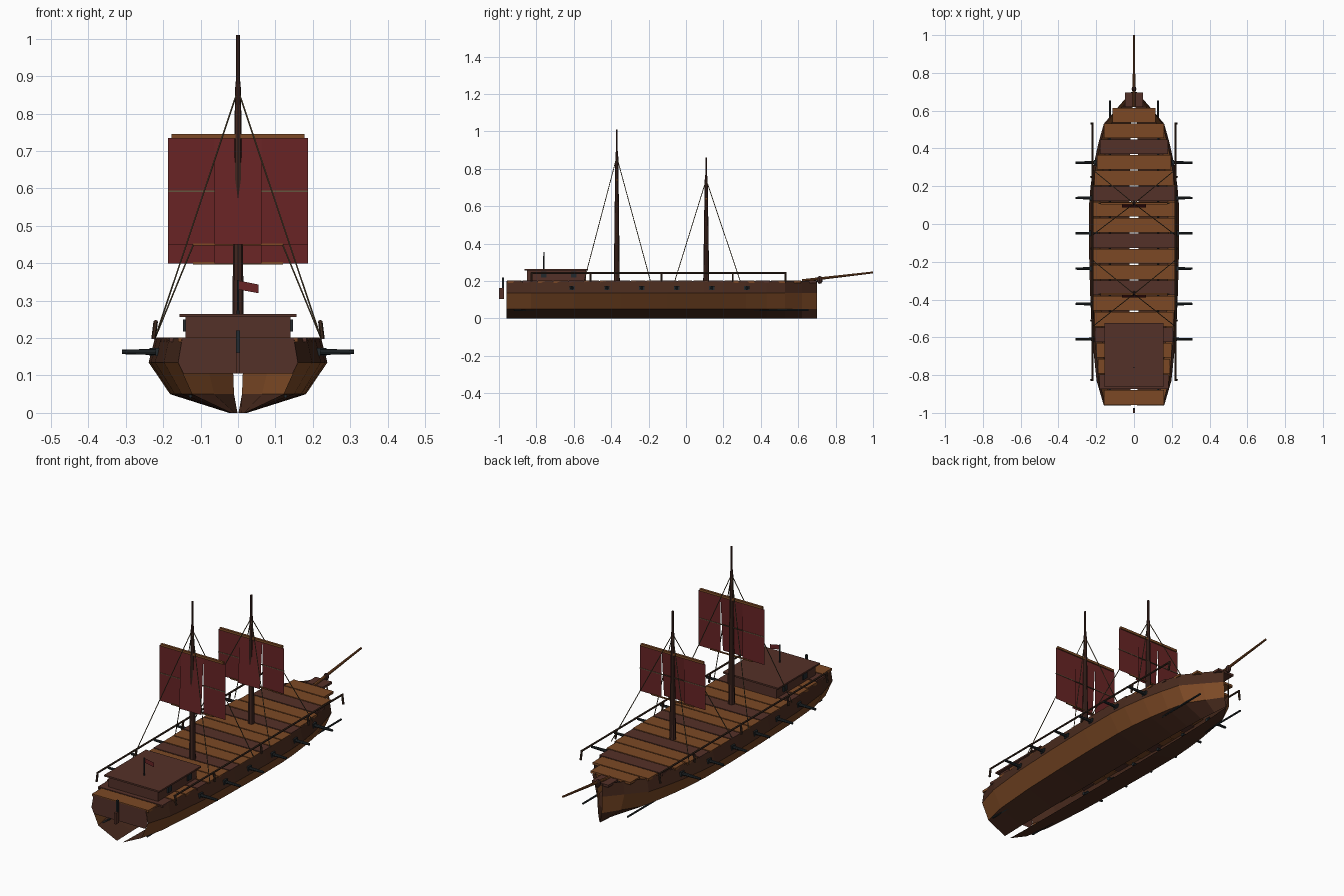
import bpy, bmesh, math
from mathutils import Vector, Matrix

if "Cube" in bpy.data.objects:
    bpy.data.objects.remove(bpy.data.objects["Cube"])


def material(name, r, g, b):
    m = bpy.data.materials.new(name)
    m.diffuse_color = [((c / 255 + 0.055) / 1.055) ** 2.4 for c in (r, g, b)] + [1]
    m.use_nodes = True
    m.node_tree.nodes["Principled BSDF"].inputs["Base Color"].default_value = m.diffuse_color
    return m


WOOD = material("warm_wood", 124, 73, 37)
DARK = material("dark_wood", 84, 49, 40)
HULL = material("hull_brown", 72, 42, 29)
MAST = material("mast_brown", 64, 38, 32)
SAIL = material("sail_red", 104, 36, 37)
IRON = material("iron", 36, 42, 45)
ROPE = material("rope", 100, 86, 62)
RAIL = material("rail_brown", 62, 43, 32)


def mesh_object(name, verts, faces, mats, rule=None):
    me = bpy.data.meshes.new(name)
    me.from_pydata(verts, [], faces)
    for m in mats:
        me.materials.append(m)
    if rule:
        for p in me.polygons:
            p.material_index = rule(p.center)
    ob = bpy.data.objects.new(name, me)
    bpy.context.collection.objects.link(ob)
    return ob


def from_bmesh(name, bm, mat):
    ob = mesh_object(name, [], [], [mat])
    bm.to_mesh(ob.data)
    bm.free()
    return ob


def box(name, x, y, z, mat):
    """Box from (low, high) pairs."""
    bm = bmesh.new()
    size = Matrix.Diagonal((x[1] - x[0], y[1] - y[0], z[1] - z[0], 1))
    mid = Matrix.Translation([sum(p) / 2 for p in (x, y, z)])
    bmesh.ops.create_cube(bm, size=1, matrix=mid @ size)
    return from_bmesh(name, bm, mat)


def rod(name, a, b, r1, r2, mat, sides=8):
    """Tapered rod between two points."""
    a, b = Vector(a), Vector(b)
    d = b - a
    bm = bmesh.new()
    bmesh.ops.create_cone(bm, cap_ends=True, segments=sides, radius1=r1, radius2=r2, depth=d.length,
                          matrix=Matrix.Translation((a + b) / 2) @ d.to_track_quat('Z', 'Y').to_matrix().to_4x4())
    return from_bmesh(name, bm, mat)


# Hull: half-width along y, one cross-section scaled by it
STATIONS = [(-0.96, 0.16), (-0.83, 0.198), (-0.6, 0.222), (-0.35, 0.233), (-0.1, 0.239), (0.1, 0.238),
            (0.2, 0.23), (0.32, 0.212), (0.43, 0.188), (0.53, 0.16), (0.62, 0.084), (0.70, 0.014)]
SECTION = [(0.1, 0.0), (0.76, 0.05), (1.0, 0.135), (0.93, 0.2)]


def half_width(y):
    for (y0, w0), (y1, w1) in zip(STATIONS, STATIONS[1:]):
        if y <= y1:
            return w0 + (w1 - w0) * (y - y0) / (y1 - y0)
    return STATIONS[-1][1]


n = len(SECTION)
for s, side in ((1, "right"), (-1, "left")):
    verts = [(s * w * k, y, z) for y, w in STATIONS for k, z in SECTION]
    faces = []
    for i in range(len(STATIONS) - 1):
        for j in range(n - 1):
            f = (i * n + j, (i + 1) * n + j, (i + 1) * n + j + 1, i * n + j + 1)
            faces.append(f if s > 0 else f[::-1])
    mesh_object("hull_" + side, verts, faces, [HULL, WOOD], lambda c: 1 if 0.05 < c.z < 0.135 else 0)

# Stern panel and rudder
mesh_object("stern_panel", [(-0.146, -0.961, 0.105), (0.146, -0.961, 0.105), (0.16, -0.961, 0.135),
                            (0.149, -0.961, 0.2), (-0.149, -0.961, 0.2), (-0.16, -0.961, 0.135)],
            [(0, 1, 2, 3, 4, 5)], [DARK])
box("rudder", (-0.006, 0.006), (-1.0, -0.973), (0.105, 0.162), DARK)
box("rudder_post", (-0.005, 0.005), (-0.984, -0.973), (0.162, 0.22), IRON)

# Deck planks across the ship, every third one dark
pitch = 1.66 / 20
for i in range(20):
    y = 0.70 - (i + 0.5) * pitch
    w = half_width(y) * 0.93
    box("deck_plank", (-w, w), (y - pitch / 2 + 0.003, y + pitch / 2 - 0.003), (0.19, 0.202),
        WOOD if i % 3 else DARK)

# Deckhouse
box("deckhouse", (-0.14, 0.14), (-0.85, -0.535), (0.2, 0.257), DARK)
box("deckhouse_roof", (-0.157, 0.157), (-0.863, -0.523), (0.256, 0.264), DARK)
for s in (-1, 1):
    for y in (-0.76, -0.6):
        box("window", sorted((s * 0.139, s * 0.147)), (y - 0.015, y + 0.015), (0.218, 0.25), IRON)

# Flag and pole
rod("flag_pole", (0, -0.76, 0.26), (0, -0.76, 0.355), 0.004, 0.003, IRON, 6)
mesh_object("flag", [(0, -0.76, 0.33), (0.055, -0.76, 0.32), (0.055, -0.76, 0.343), (0, -0.76, 0.354)],
            [(0, 1, 2, 3)], [SAIL])


def rig(label, y, top, z0, z1, ends):
    """One mast with its sail, yards and shrouds."""
    h = top - 0.2
    steps = [(0.2, 0.016), (0.2 + h * 0.52, 0.011), (0.2 + h * 0.82, 0.008), (0.2 + h * 0.86, 0.005), (top, 0.005)]
    for (a, ra), (b, rb) in zip(steps, steps[1:]):
        rod(label + "_mast", (0, y, a), (0, y, b), ra, rb, MAST)
    # flat side panels, centre panel swung out at the foot
    verts, faces = [], []
    for xa, xb, dy in ((-0.187, -0.063, 0), (-0.063, 0.063, -0.02), (0.063, 0.187, 0)):
        k = len(verts)
        verts += [(xa, y + dy, z0), (xb, y + dy, z0), (xb, y, z1), (xa, y, z1)]
        faces.append((k, k + 1, k + 2, k + 3))
    mesh_object(label + "_sail", verts, faces, [SAIL])
    box(label + "_yard", (-0.178, 0.178), (y - 0.006, y + 0.006), (z1 - 0.001, z1 + 0.011), WOOD)
    mid = (z0 + z1) / 2
    box(label + "_sail_rope", (-0.187, 0.187), (y - 0.002, y + 0.002), (mid - 0.002, mid + 0.002), ROPE)
    box(label + "_lower_yard", (-0.12, 0.12), (y - 0.003, y + 0.003), (z0 - 0.003, z0 + 0.003), WOOD)
    for s in (-1, 1):
        for e in ends:
            rod(label + "_shroud", (0, y, 0.2 + h * 0.82), (s * 0.222, e, 0.2), 0.0022, 0.0022, ROPE, 5)


rig("main", -0.37, 1.01, 0.45, 0.735, (-0.545, -0.19))
rig("fore", 0.108, 0.86, 0.40, 0.635, (-0.06, 0.29))

# Rails, side rods and guns on both sides
for s in (-1, 1):
    rod("rail", (s * 0.22, -0.83, 0.244), (s * 0.22, 0.537, 0.244), 0.005, 0.005, RAIL, 6)
    for y in (-0.825, -0.51, -0.13, 0.25, 0.532):
        rod("rail_post", (s * 0.226, y, 0.197), (s * 0.22, y, 0.245), 0.006, 0.006, RAIL, 6)
    rod("side_rod", (s * 0.127, -0.92, 0.045), (s * 0.127, 0.655, 0.045), 0.005, 0.005, IRON, 6)
    for i in range(6):
        y = -0.61 + i * 0.187
        x = half_width(y) * 0.96
        box("gun_port", sorted((s * (x - 0.01), s * (x + 0.008))), (y - 0.014, y + 0.014), (0.152, 0.174), IRON)
        rod("gun", (s * 0.19, y, 0.163), (s * 0.31, y, 0.163), 0.009, 0.006, IRON)

# Bowsprit and figurehead
rod("bowsprit", (0, 0.62, 0.202), (0, 1.0, 0.246), 0.008, 0.005, WOOD)
bm = bmesh.new()
bmesh.ops.create_uvsphere(bm, u_segments=8, v_segments=6, radius=0.016, matrix=Matrix.Translation((0, 0.715, 0.206))
                          @ Matrix.Diagonal((0.8, 1, 1.3, 1)))
from_bmesh("figurehead", bm, MAST)
